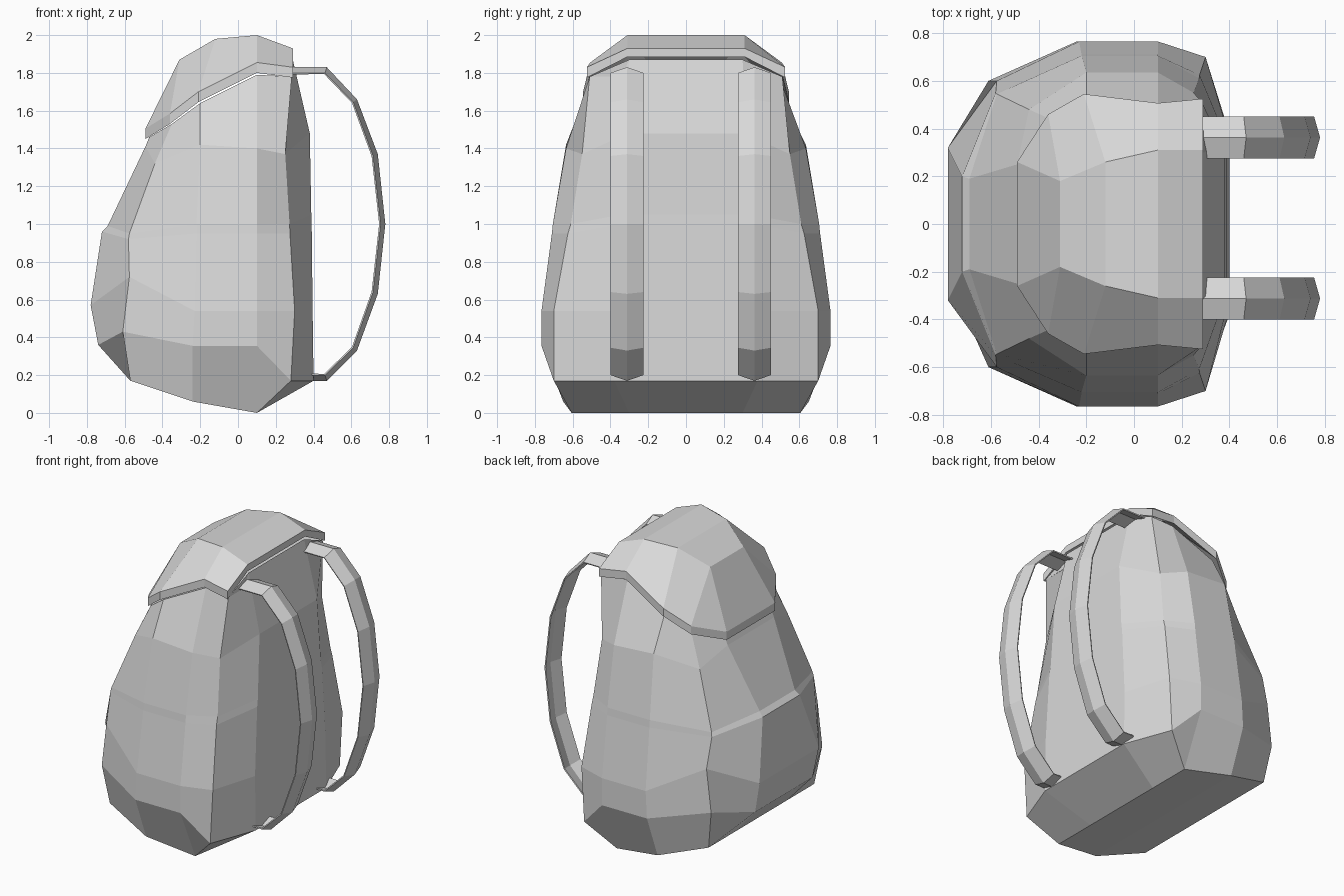
import bpy
import bmesh

# Remove only the default object
default_cube = bpy.data.objects.get("Cube")
if default_cube:
    bpy.data.objects.remove(default_cube, do_unlink=True)

# One plain grey fabric for the whole bag
fabric = bpy.data.materials.new("light grey fabric")
fabric.use_nodes = True
grey = (0.7, 0.7, 0.7, 1.0)
fabric.diffuse_color = grey
shader = fabric.node_tree.nodes["Principled BSDF"]
shader.inputs["Base Color"].default_value = grey
shader.inputs["Roughness"].default_value = 0.8


def mirrored(points):
    """Extend a half section with its reflection across the y = 0 plane."""
    return points + [(x, -y, z) for x, y, z in reversed(points)]


def make_object(name, verts, faces):
    """Create a flat shaded object with welded points and outward normals."""
    mesh = bpy.data.meshes.new(name)
    mesh.from_pydata(verts, [], faces)
    mesh.validate()
    bm = bmesh.new()
    bm.from_mesh(mesh)
    bmesh.ops.remove_doubles(bm, verts=bm.verts[:], dist=0.0005)
    bmesh.ops.recalc_face_normals(bm, faces=bm.faces[:])
    bm.to_mesh(mesh)
    bm.free()
    mesh.materials.append(fabric)
    obj = bpy.data.objects.new(name, mesh)
    bpy.context.collection.objects.link(obj)
    return obj


def bridge(ring_count, size, closed=True):
    """Faces joining consecutive rings that have the same number of points."""
    faces = []
    for ring in range(ring_count - 1):
        for k in range(size if closed else size - 1):
            nxt = (k + 1) % size
            lower, upper = ring * size, (ring + 1) * size
            faces.append((lower + k, lower + nxt, upper + nxt, upper + k))
    return faces


# Main bag: half rings running from back centre, round the side, to the front
body_rings = [
    [(.1, .3, 0), (.1, .605, 0), (.1, .605, 0),
     (-.24, .65, .06), (-.57, .57, .17), (-.57, .28, .17)],
    [(.4, .38, .17), (.28, .7, .17), (.1, .765, .355),
     (-.24, .765, .355), (-.61, .6, .43), (-.74, .31, .36)],
    [(.395, .38, .54), (.3, .7, .54), (.1, .765, .54),
     (-.23, .765, .54), (-.575, .6, .72), (-.78, .32, .57)],
    [(.39, .35, 1), (.275, .625, .95), (.1, .71, .95),
     (-.22, .71, .95), (-.58, .55, .92), (-.72, .2, .96)],
    [(.388, .34, 1.05), (.273, .61, 1), (.1, .705, 1),
     (-.22, .705, 1), (-.575, .545, .95), (-.69, .19, .99)],
    [(.38, .31, 1.48), (.25, .55, 1.37), (.1, .635, 1.4),
     (-.2, .635, 1.42), (-.44, .48, 1.32), (-.49, .25, 1.41)],
    [(.29, .3, 1.87), (.285, .51, 1.78), (.1, .49, 1.79),
     (-.2, .52, 1.64), (-.35, .44, 1.53), (-.47, .25, 1.46)],
]
size = 2 * len(body_rings[0])
last = size - 1
body_verts = [p for half in body_rings for p in mirrored(half)]
body_faces = bridge(len(body_rings), size)

# Base panels: the sloped front part and the part leading to the back edge
body_faces.append((3, 4, 5, last - 5, last - 4, last - 3))
body_faces.append((0, 2, 3, last - 3, last - 2, last))

# Closing strips beneath the flap
top = (len(body_rings) - 1) * size
for k in range(size // 2 - 1):
    body_faces.append((top + k, top + k + 1, top + last - k - 1, top + last - k))
make_object("bag_body", body_verts, body_faces)

# Flap: rim positions and ridge positions, listed from back to front
rim = [(.29, .525, 1.775), (.1, .507, 1.8), (-.21, .545, 1.645),
       (-.36, .46, 1.53), (-.49, .26, 1.45)]
ridge = [(.29, .31, 1.93), (.1, .31, 2), (-.12, .26, 1.98),
         (-.31, .18, 1.87), (-.31, .18, 1.87)]
flap_verts = []
for (rx, ry, rz), (tx, ty, tz) in zip(rim, ridge):
    flap_verts += mirrored([
        (tx, ty, tz - .045),   # lining
        (rx, ry, rz),          # lower rim
        (rx, ry, rz + .055),   # upper rim
        (tx, ty, tz),          # ridge
    ])
flap_faces = bridge(len(rim), 8)
for start in (0, 8 * (len(rim) - 1)):
    if start == 0:
        # Back edge follows the arch of the flap
        caps = [(0, 1, 2, 3), (0, 3, 4, 7), (7, 4, 5, 6)]
    else:
        # Front face, its rim and its lining
        caps = [(2, 3, 4, 5), (1, 2, 5, 6), (0, 1, 6, 7)]
    flap_faces += [tuple(start + i for i in cap) for cap in caps]
make_object("top_flap", flap_verts, flap_faces)

# Shoulder straps: a shallow ridged band swept along a curved path
outer = [(.27, 1.83), (.47, 1.83), (.63, 1.66), (.74, 1.37), (.78, 1),
         (.74, .63), (.63, .33), (.47, .17), (.38, .17)]
inner = [(.27, 1.8), (.46, 1.8), (.61, 1.645), (.715, 1.36), (.755, 1),
         (.715, .64), (.61, .345), (.46, .2), (.38, .2)]
half_width = .0875
for side, centre in (("left", .3625), ("right", -.3125)):
    strap_verts = []
    for (ox, oz), (ix, iz) in zip(outer, inner):
        strap_verts += [(ix, centre - half_width, iz),
                        (ox, centre, oz),
                        (ix, centre + half_width, iz)]
    strap = make_object("shoulder_strap_" + side, strap_verts,
                        bridge(len(outer), 3, closed=False))
    # Orient the band outward, then give it a thin backing
    if sum(p.normal.x for p in strap.data.polygons) < 0:
        strap.data.flip_normals()
    thickness = strap.modifiers.new("fabric_thickness", "SOLIDIFY")
    thickness.thickness = .008
    thickness.offset = -1
